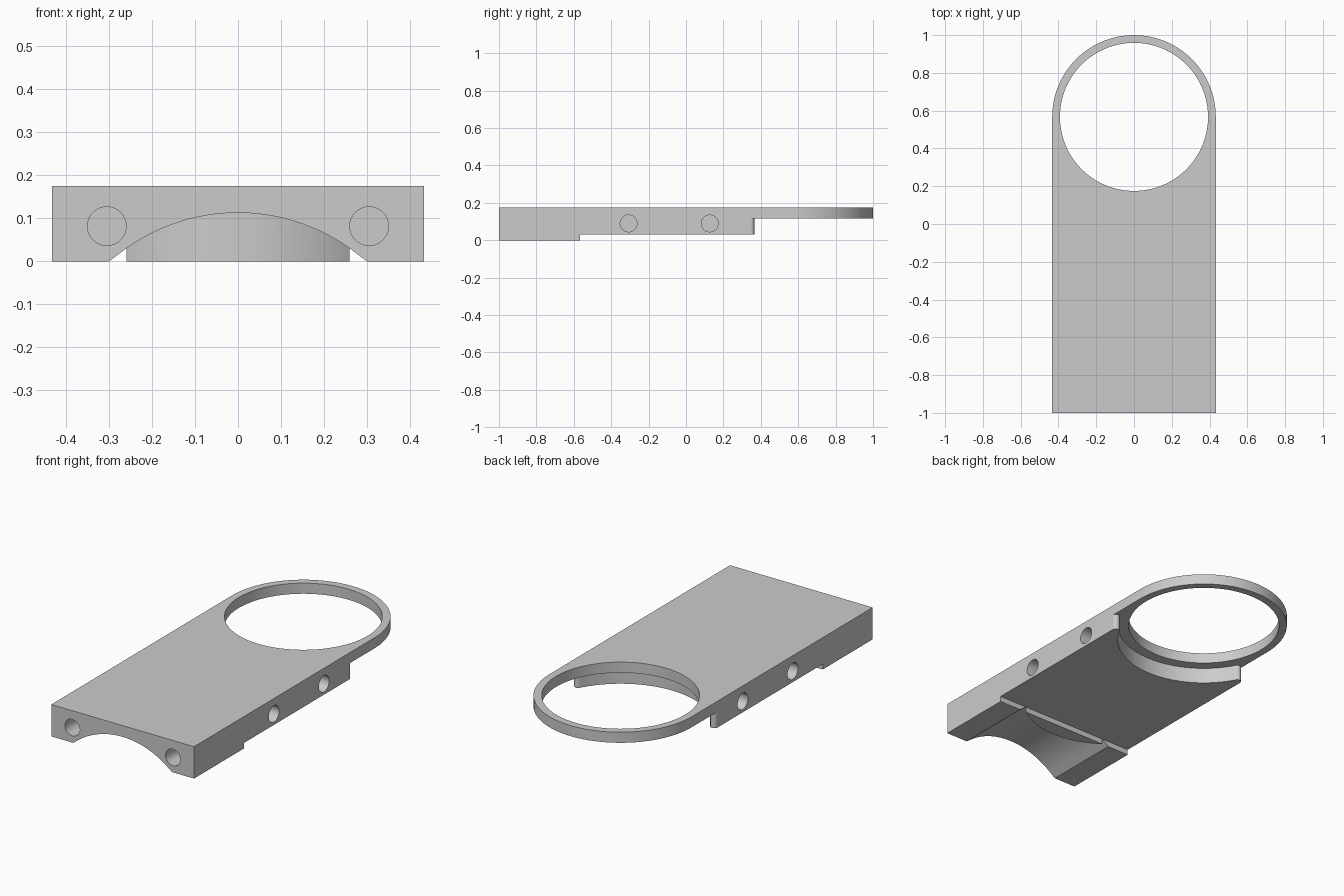
import bpy, bmesh, math
from mathutils import Vector

if "Cube" in bpy.data.objects:
    bpy.data.objects.remove(bpy.data.objects["Cube"])

W, TOP, CY = 0.433, 0.175, 0.567      # half width, top height, ring centre y


def arc(cx, cy, r, a0, a1, n):
    """Points on an arc, angles in degrees, both ends included."""
    return [(cx + r * math.cos(math.radians(a0 + (a1 - a0) * i / n)),
             cy + r * math.sin(math.radians(a0 + (a1 - a0) * i / n))) for i in range(n + 1)]


def circle(cx, cy, r, n):
    return arc(cx, cy, r, 0, 360, n)[:-1]


def prism(name, pts, axis, lo, hi):
    """Extrude a 2D profile along an axis (z: xy, y: xz, x: yz)."""
    place = {'z': lambda a, b, t: (a, b, t),
             'y': lambda a, b, t: (a, t, b),
             'x': lambda a, b, t: (t, a, b)}[axis]
    bm = bmesh.new()
    face = bm.faces.new([bm.verts.new(place(a, b, lo)) for a, b in pts])
    ext = bmesh.ops.extrude_face_region(bm, geom=[face])
    verts = [v for v in ext['geom'] if isinstance(v, bmesh.types.BMVert)]
    bmesh.ops.translate(bm, verts=verts, vec=Vector(place(0, 0, hi - lo)))
    bmesh.ops.recalc_face_normals(bm, faces=bm.faces)
    mesh = bpy.data.meshes.new(name)
    bm.to_mesh(mesh)
    bm.free()
    obj = bpy.data.objects.new(name, mesh)
    bpy.context.collection.objects.link(obj)
    return obj


def cut(target, cutter):
    """Subtract the cutter and throw it away."""
    mod = target.modifiers.new("cut", 'BOOLEAN')
    mod.operation, mod.solver, mod.object = 'DIFFERENCE', 'EXACT', cutter
    bpy.context.view_layer.objects.active = target
    bpy.ops.object.modifier_apply(modifier=mod.name)
    bpy.data.objects.remove(cutter)


# Full outline: rectangle with a round end
body = prism("ring_bracket", [(-W, -1), (W, -1)] + arc(0, CY, W, 0, 180, 64), 'z', 0, TOP)

# Round opening
cut(body, prism("opening_cutter", circle(0, CY, 0.392, 128), 'z', -0.1, 0.3))

# Thin the ring from below; the thick block ends in a concave wall with rounded tips
R, r = 0.449, 0.02
tip_x, tip_y = W - r, 0.345
a = math.degrees(math.atan2(CY - tip_y, tip_x))
right_tip = arc(tip_x, tip_y, r, 0, 180 - a, 10)
left_tip = [(-x, y) for x, y in reversed(right_tip)]
wall = arc(0, CY, R, -a, a - 180, 48)[1:-1]
cut(body, prism("ring_underside_cutter",
                [(0.6, 1.2), (0.6, tip_y)] + right_tip + wall + left_tip
                + [(-0.6, tip_y), (-0.6, 1.2)], 'z', -0.1, 0.117))

# Arched channel under the front, stopped by a convex cylindrical wall
ra, apex = 0.449, 0.113
h = math.degrees(math.asin(0.26 / ra))
channel = prism("channel_cutter",
                [(0.433, -0.1), (0.30, 0)] + arc(0, apex - ra, ra, 90 - h, 90 + h, 40)
                + [(-0.30, 0), (-0.433, -0.1)], 'y', -1.1, -0.45)
cut(channel, prism("channel_end", circle(0, -0.22, W, 128), 'z', -0.3, 0.3))
cut(body, channel)

# Raise the underside behind the front feet
cut(body, prism("underside_cutter",
                [(-0.567, -0.1), (1.2, -0.1), (1.2, 0.03), (-0.567, 0.03)], 'x', -0.6, 0.6))

# Blind screw holes: two in the front, two in each side
for s in (-1, 1):
    cut(body, prism("front_hole_cutter", circle(s * 0.305, 0.082, 0.045, 40), 'y', -1.1, -0.8))
    for y in (-0.307, 0.127):
        lo, hi = sorted((s * 0.233, s * 0.6))
        cut(body, prism("side_hole_cutter", circle(y, 0.09, 0.045, 40), 'x', lo, hi))

# Smooth curved walls, crisp edges
bpy.ops.object.select_all(action='DESELECT')
body.select_set(True)
bpy.context.view_layer.objects.active = body
bpy.ops.object.shade_smooth_by_angle(angle=math.radians(25))
